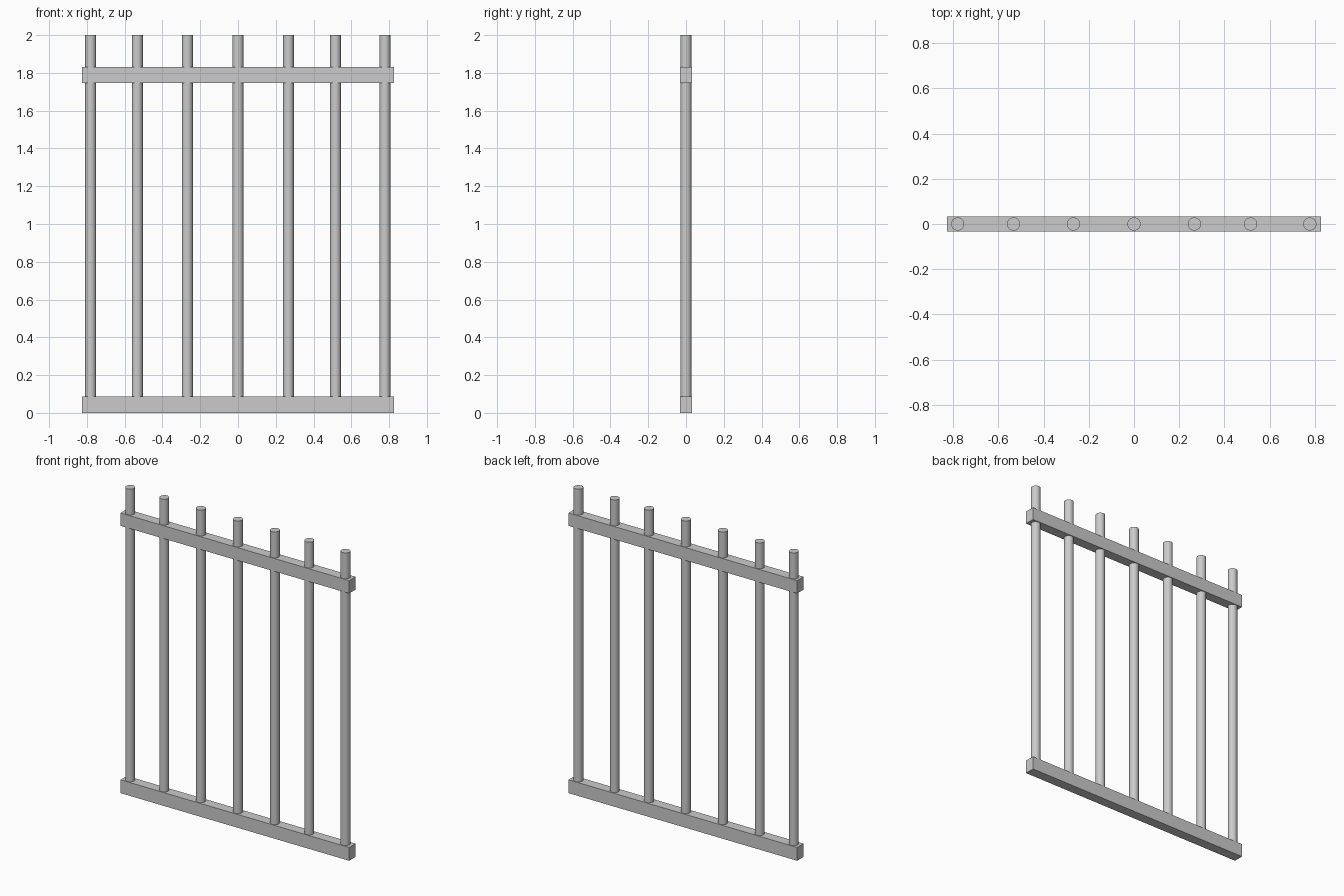
import bpy

if "Cube" in bpy.data.objects:
    bpy.data.objects.remove(bpy.data.objects["Cube"])

BAR_X = [-0.78, -0.533, -0.268, 0.0, 0.267, 0.516, 0.778]
BAR_RADIUS = 0.029


def rail(name, z0, z1):
    bpy.ops.mesh.primitive_cube_add(size=1, location=(0, 0, (z0 + z1) / 2))
    ob = bpy.context.object
    ob.name = name
    ob.scale = (1.654, 0.066, z1 - z0)
    bpy.ops.object.transform_apply(location=False, rotation=False, scale=True)


def bar(name, x, z0, z1):
    bpy.ops.mesh.primitive_cylinder_add(vertices=32, radius=BAR_RADIUS, depth=z1 - z0,
                                        location=(x, 0, (z0 + z1) / 2))
    bpy.context.object.name = name
    bpy.ops.object.shade_smooth_by_angle()


# Horizontal rails
rail("bottom_rail", 0.0, 0.087)
rail("top_rail", 1.747, 1.831)

# Vertical round bars, rooted inside the bottom rail
for i, x in enumerate(BAR_X):
    bar(f"vertical_bar_{i + 1}", x, 0.02, 2.0)
